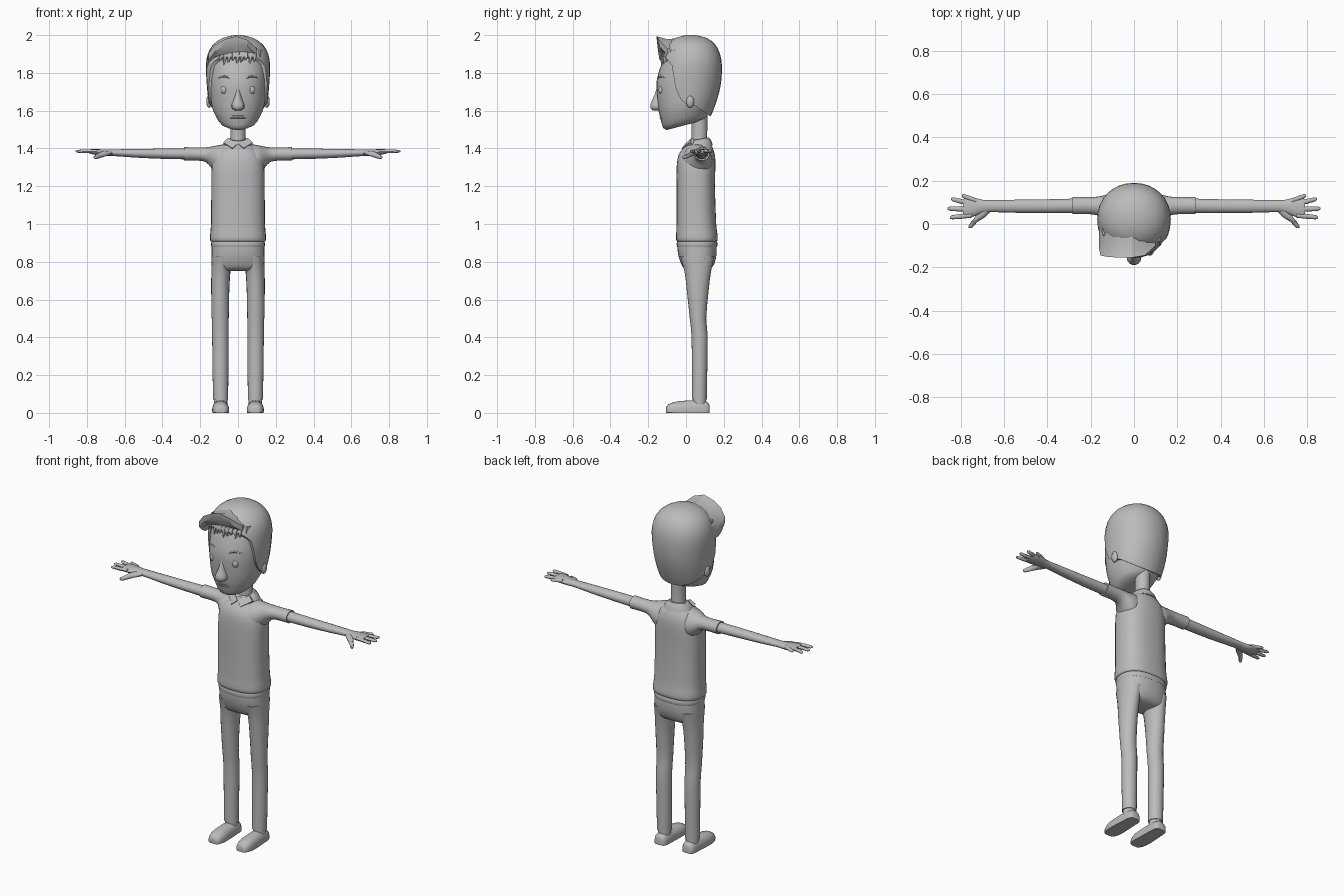
import bpy, bmesh, math
from mathutils import Vector

grey = bpy.data.materials.new("plain_grey")
grey.diffuse_color = (0.5, 0.5, 0.5, 1)


def finish(name, bm, mirror=False, angle=40):
    bmesh.ops.recalc_face_normals(bm, faces=bm.faces)
    me = bpy.data.meshes.new(name)
    bm.to_mesh(me)
    bm.free()
    me.materials.append(grey)
    ob = bpy.data.objects.new(name, me)
    bpy.context.collection.objects.link(ob)
    if mirror:
        ob.modifiers.new("Mirror", 'MIRROR')
    smooth(ob, angle)
    return ob


def smooth(ob, angle=40):
    bpy.ops.object.select_all(action='DESELECT')
    ob.select_set(True)
    bpy.context.view_layer.objects.active = ob
    bpy.ops.object.shade_smooth_by_angle(angle=math.radians(angle))


def resample(rows, sub):
    """Catmull-Rom interpolation through the sections."""
    rows = [Vector(r) for r in rows]
    if sub < 2:
        return rows
    out = []
    for i in range(len(rows) - 1):
        p0, p1, p2 = rows[max(i - 1, 0)], rows[i], rows[i + 1]
        p3 = rows[min(i + 2, len(rows) - 1)]
        for k in range(sub):
            t = k / sub
            out.append(p1 + (p2 - p0) * (t / 2)
                       + (p0 * 2 - p1 * 5 + p2 * 4 - p3) * (t * t / 2)
                       + (p1 * 3 - p0 - p2 * 3 + p3) * (t ** 3 / 2))
    return out + [rows[-1]]


def loft(name, axis, rows, n=24, sub=2, power=2.0, mirror=False, floor=False, angle=40):
    """Rows are (t, a0, a1, b0, b1[, rise]): bounds of an oval section at t along the axis;
    rise tilts the section towards b1."""
    bm = bmesh.new()
    rings = []
    for r in resample(rows, sub):
        t, a0, a1, b0, b1 = r[:5]
        rise = r[5] if len(r) > 5 else 0
        ring = []
        for i in range(n):
            w = 2 * math.pi * i / n
            c, s = math.cos(w), math.sin(w)
            c = math.copysign(abs(c) ** (2 / power), c)
            s = math.copysign(abs(s) ** (2 / power), s)
            a, b = (a0 + a1) / 2 + c * (a1 - a0) / 2, (b0 + b1) / 2 + s * (b1 - b0) / 2
            tt = t + rise * (s + 1) / 2
            p = {'x': (tt, a, b), 'y': (a, tt, b), 'z': (a, b, tt)}[axis]
            ring.append(bm.verts.new((p[0], p[1], max(p[2], 0)) if floor else p))
        rings.append(ring)
    for A, B in zip(rings, rings[1:]):
        for i in range(n):
            j = (i + 1) % n
            bm.faces.new((A[i], A[j], B[j], B[i]))
    bm.faces.new(rings[0])
    bm.faces.new(rings[-1])
    return finish(name, bm, mirror, angle)


def column(name, rows, **kw):
    """Upright loft symmetric in x: rows are (z, half_width, y0, y1[, rise])."""
    return loft(name, 'z', [(r[0], -r[1], r[1], *r[2:]) for r in rows], **kw)


def ball(name, centre, size, mirror=True):
    bm = bmesh.new()
    bmesh.ops.create_uvsphere(bm, u_segments=16, v_segments=10, radius=1)
    bmesh.ops.scale(bm, vec=size, verts=bm.verts)
    bmesh.ops.translate(bm, vec=centre, verts=bm.verts)
    return finish(name, bm, mirror)


# Head and neck
column("head", [
    (1.498, .05, -.10, .05, .04), (1.508, .09, -.12, .10, .05), (1.545, .115, -.132, .12, .045),
    (1.60, .138, -.145, .145, .04), (1.68, .148, -.154, .16, .02), (1.76, .152, -.155, .165, 0),
    (1.84, .15, -.132, .165, 0), (1.90, .14, -.105, .15, 0), (1.95, .10, -.05, .12, 0),
    (1.97, .04, .0, .07, 0)], n=32, power=2.15)
column("neck", [(1.38, .05, .02, .125), (1.44, .04, .03, .112), (1.58, .04, .028, .115)])

# Hair cap, trimmed to the hairline by a side profile
hair = column("hair", [
    (1.48, .10, -.11, .11, .07), (1.50, .125, -.12, .128, .065), (1.58, .148, -.145, .155, .05),
    (1.66, .16, -.155, .176, .04), (1.76, .167, -.16, .187, 0), (1.84, .17, -.145, .19, 0),
    (1.90, .16, -.13, .18, 0), (1.95, .132, -.10, .155, 0), (1.985, .08, -.055, .11, 0),
    (2.0, .02, 0, .05, 0)], n=32, power=2.1)
hairline = [(-.4, 1.4), (-.4, 1.885), (-.11, 1.885), (-.075, 1.84), (-.055, 1.72), (-.03, 1.665),
            (0, 1.635), (.05, 1.625), (.125, 1.572), (.3, 1.5), (.3, 1.4)]
bm = bmesh.new()
side = bm.faces.new([bm.verts.new((-.4, y, z)) for y, z in hairline])
ext = bmesh.ops.extrude_face_region(bm, geom=[side])
bmesh.ops.translate(bm, vec=(.8, 0, 0), verts=[v for v in ext['geom'] if isinstance(v, bmesh.types.BMVert)])
cutter = finish("hairline_cutter", bm)
cutter.hide_render = True
cut = hair.modifiers.new("Hairline", 'BOOLEAN')
cut.operation, cut.solver, cut.object = 'DIFFERENCE', 'EXACT', cutter
bpy.context.view_layer.objects.active = hair
bpy.ops.object.modifier_apply(modifier=cut.name)
bpy.data.objects.remove(cutter)
smooth(hair, 35)

# Swept quiff: a wedge section carried across the forehead (x, tip y, tip z, root z)
bm = bmesh.new()
prev = None
for x, ty, tz, low in [(-.162, -.11, 1.875, 1.82), (-.155, -.145, 1.905, 1.855), (-.12, -.152, 1.95, 1.885),
                       (-.07, -.155, 1.978, 1.90), (-.01, -.155, 1.994, 1.90), (.05, -.145, 1.975, 1.895),
                       (.10, -.10, 1.93, 1.885)]:
    ring = [bm.verts.new((x, y, z)) for y, z in
            [(.0, tz - .005), (ty + .055, tz - .016), (ty, tz), (ty + .004, tz - .035),
             (ty + .035, low), (.0, low)]]
    if prev:
        for i in range(6):
            bm.faces.new((prev[i], prev[i - 1], ring[i - 1], ring[i]))
    else:
        bm.faces.new(ring)
    prev = ring
bm.faces.new(prev)
finish("quiff", bm, angle=25)

# Fringe locks along the forehead
for i in range(12):
    x = -.135 + i * .0225
    y = .015 - .142 * math.sqrt(1 - (x / .155) ** 2)
    tip = 1.842 + .012 * (i % 3) + .05 * max(0, x)
    loft("fringe_lock", 'z', [(1.92, x - .014, x + .014, y, y + .045),
                              (1.885, x - .014, x + .012, y - .012, y + .03),
                              (tip, x - .009, x - .003, y - .006, y + .012)], n=6, sub=1)

# Face
ball("ear", (.153, .022, 1.648), (.015, .021, .033))
ball("eye", (.073, -.128, 1.71), (.018, .018, .023))
column("nose", [(1.60, .012, -.175, -.12), (1.61, .03, -.187, -.12), (1.63, .034, -.19, -.12),
                (1.655, .024, -.18, -.12), (1.69, .014, -.165, -.12), (1.73, .008, -.152, -.12)], n=14)
loft("eyebrow", 'x', [(.045, -.148, -.135, 1.768, 1.776), (.07, -.14, -.125, 1.776, 1.788),
                      (.105, -.115, -.10, 1.77, 1.776)], n=8, mirror=True)
for name, z, w, out in [("upper_lip", 1.572, .06, .003), ("lower_lip", 1.561, .04, .002)]:
    loft(name, 'x', [(k * w, -.14 - out + .06 * (k * w / .06) ** 2 * .35, -.09, z - .004, z + .005)
                     for k in (-1, -.5, 0, .5, 1)], n=8)

# Sweater body, hem and sleeves
column("sweater", [
    (.908, .142, -.045, .16), (.915, .148, -.052, .168), (.95, .147, -.052, .166),
    (1.0, .143, -.05, .16), (1.2, .141, -.05, .153), (1.31, .139, -.049, .156),
    (1.37, .12, -.038, .152), (1.405, .095, -.012, .14), (1.43, .06, .01, .125)],
    n=32, power=2.5)
loft("sleeve", 'x', [(.05, -.01, .13, 1.28, 1.425), (.10, -.02, .14, 1.255, 1.418),
                     (.14, .015, .132, 1.295, 1.41), (.17, .04, .126, 1.328, 1.406),
                     (.22, .046, .124, 1.336, 1.405), (.285, .045, .125, 1.335, 1.407)],
     n=20, mirror=True)

# Collar band and pointed flaps
column("collar", [(1.405, .085, -.008, .142, .01), (1.425, .072, .002, .135, .015),
                  (1.44, .052, .014, .122, .018)], sub=1)
bm = bmesh.new()
bm.faces.new([bm.verts.new(p) for p in
              [(.002, -.004, 1.425), (.052, .03, 1.456), (.078, .022, 1.432), (.03, -.022, 1.402)]])
flap = bmesh.ops.extrude_face_region(bm, geom=bm.faces[:])
bmesh.ops.translate(bm, vec=(0, .014, -.01), verts=[v for v in flap['geom'] if isinstance(v, bmesh.types.BMVert)])
finish("collar_flap", bm, mirror=True)

# Arms, palms and fingers
loft("arm", 'x', [(.25, .05, .118, 1.342, 1.40), (.40, .05, .114, 1.345, 1.399),
                  (.55, .052, .112, 1.352, 1.397), (.66, .055, .11, 1.36, 1.395),
                  (.70, .05, .112, 1.36, 1.395), (.74, .035, .122, 1.364, 1.396),
                  (.775, .028, .122, 1.37, 1.396), (.79, .04, .11, 1.375, 1.394)], n=16, mirror=True)
for name, x0, x1, y0, y1 in [("little_finger", .73, .795, .108, .132), ("ring_finger", .76, .845, .095, .116),
                             ("middle_finger", .76, .86, .068, .071), ("index_finger", .75, .85, .04, .03)]:
    rows = []
    for k, r in [(0, .011), (.5, .0115), (.9, .0095), (1, .004)]:
        x, y = x0 + (x1 - x0) * k, y0 + (y1 - y0) * k
        rows.append((x, y - r, y + r, 1.385 - r * .85, 1.385 + r * .85))
    loft(name, 'x', rows, n=10, sub=1, mirror=True)
loft("thumb", 'y', [(.06, .66, .72, 1.362, 1.388), (.03, .69, .735, 1.357, 1.385),
                    (.01, .722, .752, 1.348, 1.374), (-.012, .742, .765, 1.344, 1.364),
                    (-.018, .75, .762, 1.348, 1.36)], n=10, mirror=True)

# Trousers: waistband, hips and legs
column("waistband", [(.878, .139, -.046, .163), (.885, .142, -.049, .166), (.90, .142, -.049, .166),
                     (.915, .138, -.045, .16)], n=32, sub=1, power=2.4)
column("hips", [(.89, .139, -.046, .162), (.84, .14, -.042, .162), (.79, .14, -.026, .15),
                (.762, .134, -.008, .13), (.752, .11, .02, .10)], n=32, power=2.4)
loft("trouser_leg", 'z', [(.83, .03, .139, -.03, .15), (.75, .04, .141, -.008, .133),
                          (.65, .046, .142, .004, .12), (.5, .049, .139, .02, .107),
                          (.41, .05, .137, .029, .115), (.25, .051, .135, .031, .113),
                          (.072, .052, .132, .031, .11)], n=20, mirror=True)

# Socks and shoes
loft("sock", 'z', [(.03, .056, .127, .036, .107), (.09, .056, .127, .036, .107)], sub=1, mirror=True)
loft("shoe", 'y', [(-.106, .075, .108, -.01, .022), (-.098, .058, .124, -.02, .042),
                   (-.06, .047, .136, -.03, .058), (.0, .048, .136, -.035, .065),
                   (.06, .05, .132, -.035, .067), (.11, .054, .128, -.035, .06),
                   (.125, .068, .115, -.02, .04)], n=24, power=2.3, mirror=True, floor=True)
